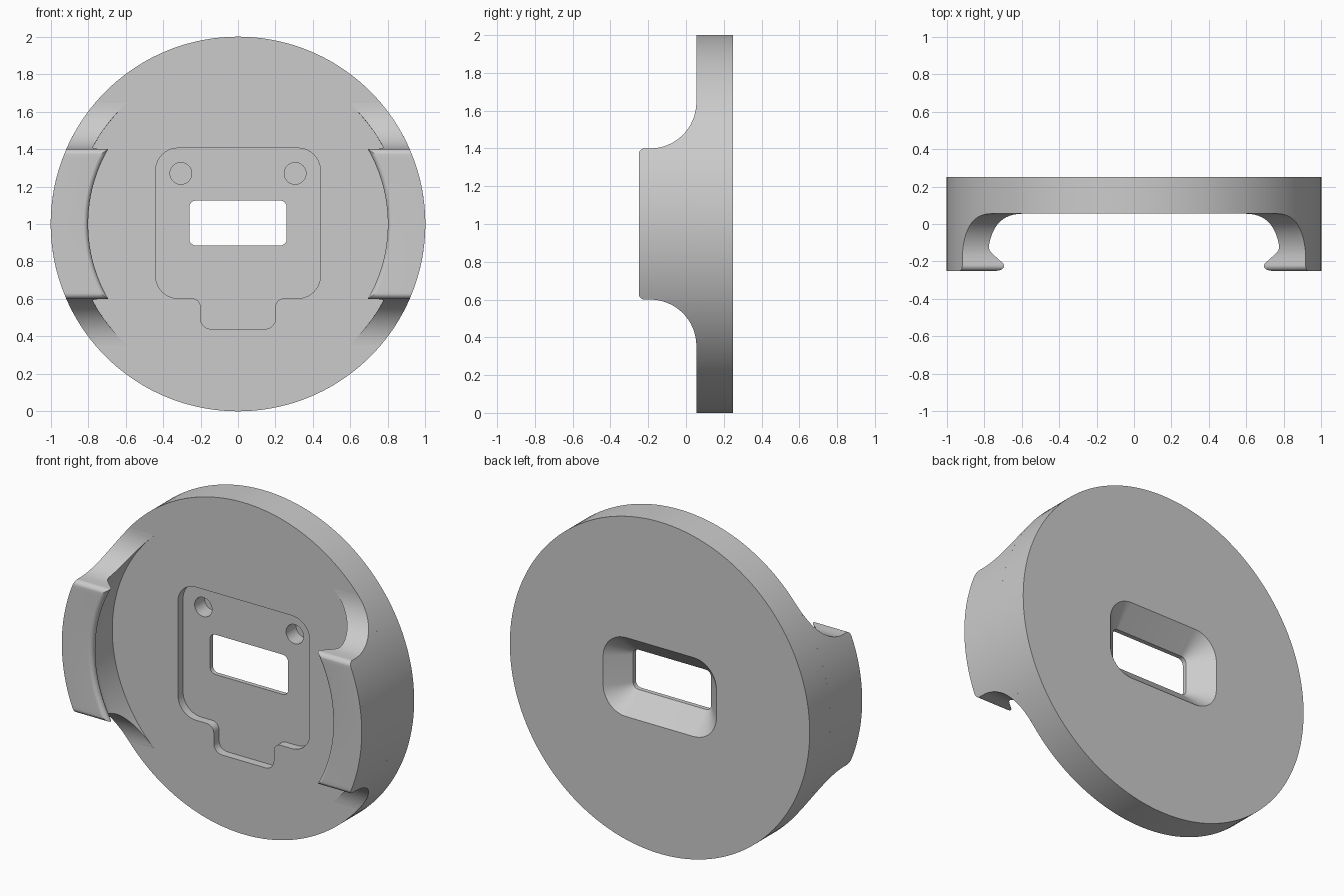
import bpy, bmesh, math
from mathutils import Vector

old = bpy.data.objects.get("Cube")
if old:
    bpy.data.objects.remove(old, do_unlink=True)

FRONT, BACK = 0.055, 0.25     # depths of the plate faces
FLOOR = 0.105                 # depth of the pocket floor

grey = bpy.data.materials.new("light_grey")
grey.use_nodes = True
grey.diffuse_color = (0.6, 0.6, 0.6, 1)
grey.node_tree.nodes["Principled BSDF"].inputs["Base Color"].default_value = (0.6, 0.6, 0.6, 1)


def make_object(name, bm):
    bmesh.ops.recalc_face_normals(bm, faces=bm.faces[:])
    mesh = bpy.data.meshes.new(name)
    bm.to_mesh(mesh)
    bm.free()
    mesh.materials.append(grey)
    obj = bpy.data.objects.new(name, mesh)
    bpy.context.scene.collection.objects.link(obj)
    return obj


def rounded(corners, steps=10):
    """Closed outline with each (x, z, radius) corner replaced by an arc."""
    out = []
    for i, (x, z, r) in enumerate(corners):
        p = Vector((x, z))
        u = (Vector(corners[i - 1][:2]) - p).normalized()
        v = (Vector(corners[(i + 1) % len(corners)][:2]) - p).normalized()
        half = u.angle(v) / 2
        centre = p + (u + v).normalized() * r / math.sin(half)
        start = (p + u * r / math.tan(half) - centre).normalized()
        end = (p + v * r / math.tan(half) - centre).normalized()
        out += [centre + start.slerp(end, k / steps) * r for k in range(steps + 1)]
    return out


def circle(x, z, r, n):
    return [Vector((x + r * math.cos(k * math.tau / n), z + r * math.sin(k * math.tau / n)))
            for k in range(n)]


def window(grow):
    w, h, r = 0.26 + grow, 0.12 + grow, 0.035 + grow
    return rounded([(sx * w, 1.005 + sz * h, r)
                    for sx, sz in ((1, 1), (1, -1), (-1, -1), (-1, 1))])


def ring(bm, outline, y):
    return [bm.verts.new((p.x, y, p.y)) for p in outline]


def bridge(bm, a, b):
    """Wall of quads between two matching closed rings."""
    for i in range(len(a)):
        bm.faces.new((a[i - 1], a[i], b[i], b[i - 1]))


def fill(bm, *rings):
    """Flat face bounded by the first ring, with the others as holes."""
    edges = [bm.edges.get((r[i - 1], r[i])) for r in rings for i in range(len(r))]
    bmesh.ops.triangle_fill(bm, use_beauty=True, edges=edges, normal=(0, -1, 0))


# Round plate with a tabbed pocket, a flared window and two blind screw holes
half = [(0.44, 1.405, 0.12), (0.44, 0.603, 0.12), (0.2, 0.603, 0.045), (0.2, 0.44, 0.055)]
pocket = rounded(half + [(-x, z, r) for x, z, r in reversed(half)])
bm = bmesh.new()
rim = [ring(bm, circle(0, 1, 1, 144), y) for y in (FRONT, BACK)]
pocket_wall = [ring(bm, pocket, y) for y in (FRONT, FLOOR)]
opening = [ring(bm, window(g), y) for g, y in ((0, FLOOR), (0, 0.132), (0.118, BACK))]
holes = [[ring(bm, circle(x, 1.27, 0.058, 32), y) for y in (FLOOR, 0.2)]
         for x in (-0.305, 0.305)]
for stack in [rim, pocket_wall, opening] + holes:
    for a, b in zip(stack, stack[1:]):
        bridge(bm, a, b)
for hole in holes:
    bm.faces.new(hole[1])
fill(bm, rim[0], pocket_wall[0])
fill(bm, pocket_wall[1], opening[0], holes[0][0], holes[1][0])
fill(bm, rim[1], opening[2])
parts = [make_object("mounting_plate", bm)]

# Inner face of a side clip as (depth, radius): round lip, taper, undercut
INNER = [(-0.225 - 0.025 * math.cos(a), 0.825 - 0.025 * math.sin(a))
         for a in (math.radians(15 * k) for k in range(10))]
INNER += [(-0.113 - 0.06 * math.sin(a), 0.817 + 0.06 * math.cos(a))
          for a in (math.radians(45 - 9 * k) for k in range(6))]
INNER.append((FRONT, 0.877))


def inner_radius(y):
    for (y0, r0), (y1, r1) in zip(INNER, INNER[1:]):
        if y <= y1:
            return r0 + (r1 - r0) * (y - y0) / (y1 - y0)
    return INNER[-1][1]


def half_height(y):
    """Clip height from its middle: rounded lip corner, then a root fillet."""
    if y < -0.22:
        return 0.37 + math.sqrt(max(0, 0.03 ** 2 - (y + 0.22) ** 2))
    if y < -0.19:
        return 0.4
    return 0.645 - math.sqrt(max(0, 0.245 ** 2 - (y + 0.19) ** 2))


quarter = math.pi / 2
depths = {round(y, 4) for y, r in INNER}
depths |= {round(-0.22 - 0.03 * math.cos(k / 6 * quarter), 4) for k in range(7)}
depths |= {round(-0.19 + 0.245 * math.sin(k / 16 * quarter), 4) for k in range(17)}
depths = sorted(depths)
STEPS = 40


def clip(name, side):
    bm = bmesh.new()
    sections = []
    for k in range(STEPS + 1):
        t = 2 * k / STEPS - 1
        section = []
        for y, r in [(y, inner_radius(y)) for y in depths] + [(y, 1) for y in reversed(depths)]:
            a = t * math.asin(half_height(y) / r)
            section.append(bm.verts.new((side * r * math.cos(a), y, 1 + r * math.sin(a))))
        sections.append(section)
    for a, b in zip(sections, sections[1:]):
        bridge(bm, a, b)
    # Curved top and bottom ends
    for s in (sections[0], sections[-1]):
        for i in range(len(depths) - 1):
            bm.faces.new((s[i], s[i + 1], s[-2 - i], s[-1 - i]))
    return make_object(name, bm)


parts += [clip("left_clip", 1), clip("right_clip", -1)]

bpy.ops.object.select_all(action="DESELECT")
for part in parts:
    part.select_set(True)
bpy.context.view_layer.objects.active = parts[0]
bpy.ops.object.shade_smooth_by_angle(angle=math.radians(30))
